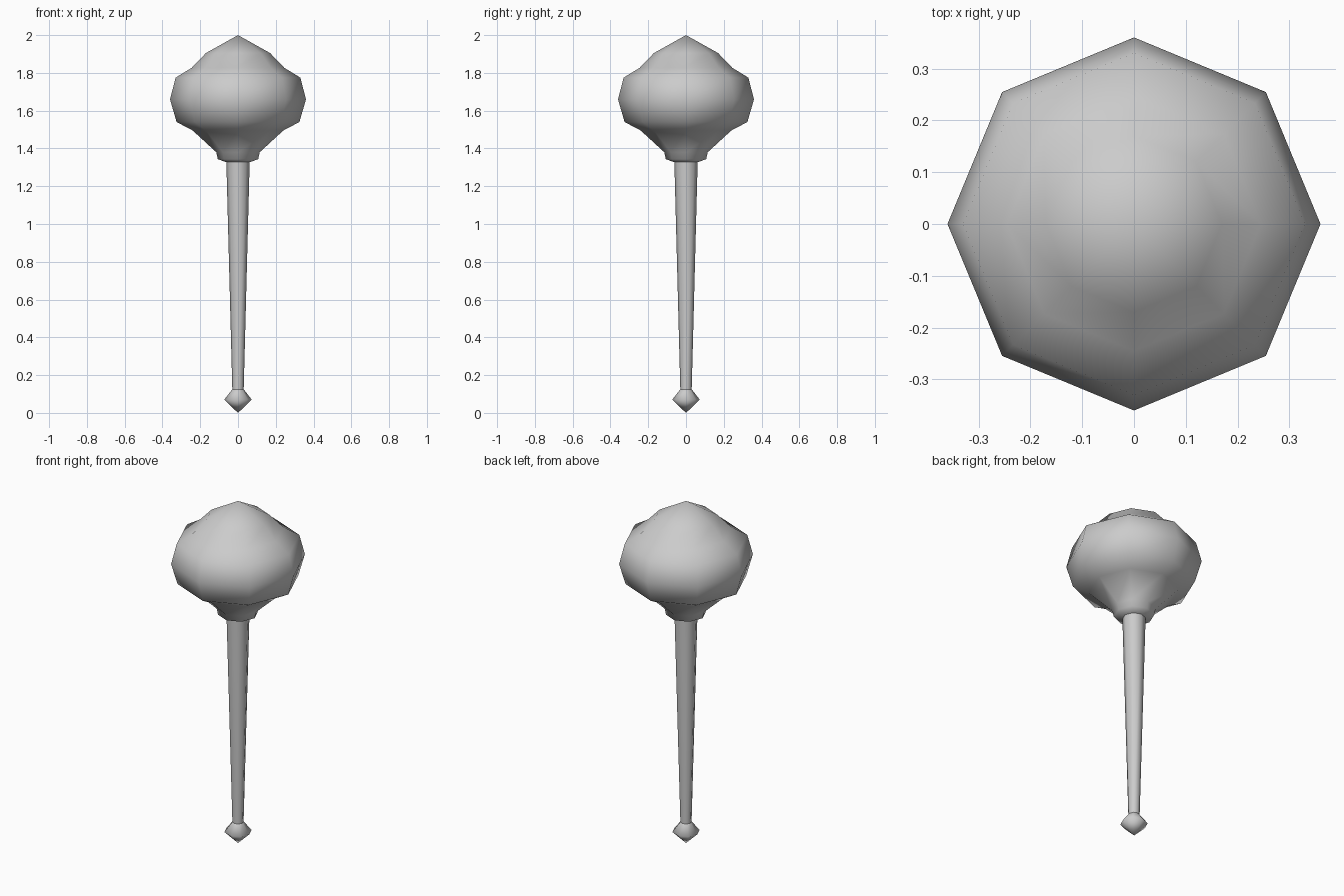
import bpy, bmesh, math

cube = bpy.data.objects.get("Cube")
if cube:
    bpy.data.objects.remove(cube, do_unlink=True)

SIDES = 8

grey = bpy.data.materials.new("plain_grey")
grey.use_nodes = True
grey.diffuse_color = (0.6, 0.6, 0.6, 1)
grey.node_tree.nodes["Principled BSDF"].inputs["Base Color"].default_value = (0.6, 0.6, 0.6, 1)


def lathe(name, profile):
    """Turn a (radius, height) profile into an eight-sided smooth solid."""
    bm = bmesh.new()
    rings = []
    for r, z in profile:
        if r == 0:
            rings.append([bm.verts.new((0, 0, z))] * SIDES)
        else:
            rings.append([bm.verts.new((r * math.cos(math.tau * i / SIDES),
                                        r * math.sin(math.tau * i / SIDES), z))
                          for i in range(SIDES)])
    for low, high in zip(rings, rings[1:]):
        for i in range(SIDES):
            j = (i + 1) % SIDES
            corners = dict.fromkeys((low[i], low[j], high[j], high[i]))
            bm.faces.new(list(corners))
    # close open ends
    if profile[0][0]:
        bm.faces.new(rings[0][::-1])
    if profile[-1][0]:
        bm.faces.new(rings[-1])
    bmesh.ops.recalc_face_normals(bm, faces=bm.faces)
    for f in bm.faces:
        f.smooth = len(f.verts) < SIDES
    mesh = bpy.data.meshes.new(name)
    bm.to_mesh(mesh)
    bm.free()
    mesh.materials.append(grey)
    obj = bpy.data.objects.new(name, mesh)
    bpy.context.collection.objects.link(obj)
    return obj


# Pointed cap, bulging band, flared underside and collar
lathe("mace_head", [(0.055, 1.325), (0.107, 1.343), (0.115, 1.38), (0.24, 1.495),
                    (0.325, 1.54), (0.36, 1.66), (0.33, 1.775),
                    (0.245, 1.827), (0.17, 1.905), (0, 2.0)])

# Tapered handle
lathe("handle", [(0.03, 0.12), (0.062, 1.34)])

# Pointed end knob
lathe("pommel", [(0, 0), (0.073, 0.07), (0.03, 0.125)])
